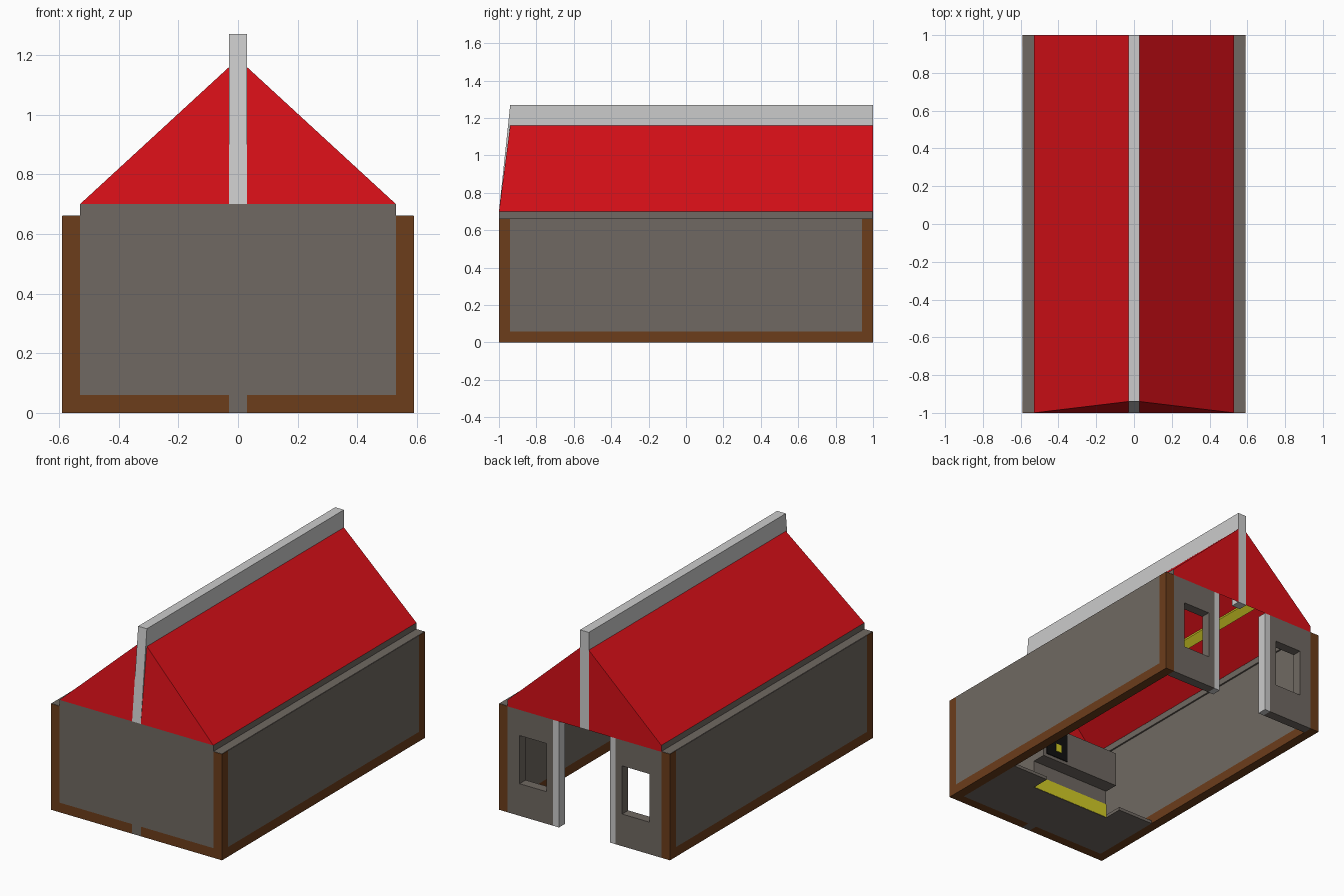
import bpy, bmesh

if "Cube" in bpy.data.objects:
    bpy.data.objects.remove(bpy.data.objects["Cube"])


def material(name, rgb):
    m = bpy.data.materials.new(name)
    m.diffuse_color = (*rgb, 1)
    m.use_nodes = True
    m.node_tree.nodes["Principled BSDF"].inputs["Base Color"].default_value = m.diffuse_color
    return m


STONE = material("warm_grey", (0.162, 0.141, 0.122))
WOOD = material("brown_wood", (0.15, 0.047, 0.011))
RED = material("red_roof", (0.68, 0.005, 0.009))
YELLOW = material("yellow", (0.65, 0.6, 0.02))
BLACK = material("black", (0.005, 0.005, 0.005))


def mesh(name, verts, faces, mat=None):
    me = bpy.data.meshes.new(name)
    me.from_pydata(verts, [], faces)
    ob = bpy.data.objects.new(name, me)
    bpy.context.collection.objects.link(ob)
    if mat:
        me.materials.append(mat)
    return ob


def prism(name, profile, axis, lo, hi, mat=None):
    """Extrude a 2D profile along an axis (0=x, 1=y, 2=z)."""
    def put(p, t):
        p = list(p)
        p.insert(axis, t)
        return p
    n = len(profile)
    verts = [put(p, lo) for p in profile] + [put(p, hi) for p in profile]
    faces = [list(range(n)), list(range(n, 2 * n))]
    faces += [[i, (i + 1) % n, n + (i + 1) % n, n + i] for i in range(n)]
    ob = mesh(name, verts, faces, mat)
    bm = bmesh.new()
    bm.from_mesh(ob.data)
    bmesh.ops.recalc_face_normals(bm, faces=bm.faces)
    bm.to_mesh(ob.data)
    bm.free()
    return ob


def box(name, x, y, z, mat=None):
    x, y = sorted(x), sorted(y)
    return prism(name, [(x[0], y[0]), (x[1], y[0]), (x[1], y[1]), (x[0], y[1])],
                 2, z[0], z[1], mat)


def window_wall(name, outer, inner, y, mat):
    """Rectangular wall with a rectangular hole; rects are x0, x1, z0, z1."""
    def rect(r, t):
        return [(r[0], t, r[2]), (r[1], t, r[2]), (r[1], t, r[3]), (r[0], t, r[3])]
    verts = rect(outer, y[0]) + rect(inner, y[0]) + rect(outer, y[1]) + rect(inner, y[1])
    faces = []
    for i in range(4):
        j = (i + 1) % 4
        faces += [(i, j, 4 + j, 4 + i), (8 + i, 8 + j, 12 + j, 12 + i),
                  (i, j, 8 + j, 8 + i), (4 + i, 4 + j, 12 + j, 12 + i)]
    ob = mesh(name, verts, faces, mat)
    bm = bmesh.new()
    bm.from_mesh(ob.data)
    bmesh.ops.recalc_face_normals(bm, faces=bm.faces)
    bm.to_mesh(ob.data)
    bm.free()


# Mirrored parts
for s, side in ((-1, "left"), (1, "right")):
    # Timber frame and side wall
    for y0, y1, end in ((-1, -0.94, "front"), (0.94, 1, "back")):
        box(f"{side}_{end}_corner_post", (s * 0.53, s * 0.59), (y0, y1), (0, 0.66), WOOD)
    box(f"{side}_bottom_rail", (s * 0.53, s * 0.59), (-0.94, 0.94), (0, 0.06), WOOD)
    box(f"{side}_front_rail", (s * 0.03, s * 0.53), (-1, -0.94), (0, 0.06), WOOD)
    box(f"{side}_side_wall", (s * 0.53, s * 0.59), (-0.94, 0.94), (0.06, 0.66), STONE)
    # grey lining that caps the frame under the eaves
    box(f"{side}_wall_cap", (s * 0.53, s * 0.588), (-0.998, 0.998), (0.655, 0.662), STONE)
    box(f"{side}_eaves_plate", (s * 0.52, s * 0.53), (-0.94, 0.998), (0.66, 0.70), STONE)

    # Back wall with window, and door post
    xs = sorted((s * 0.215, s * 0.53))
    ws = sorted((s * 0.26, s * 0.447))
    window_wall(f"{side}_back_wall", (*xs, 0, 0.66), (*ws, 0.2, 0.5), (0.94, 1), STONE)
    box(f"{side}_door_post", (s * 0.175, s * 0.215), (0.94, 1), (0, 0.66))

    # Roof slope, leaning front gable, back gable
    a, b = s * 0.53, s * 0.03
    mesh(f"{side}_roof",
         [(a, -0.94, 0.70), (b, -0.94, 1.16), (b, 1, 1.16), (a, 1, 0.70),
          (a, -1, 0.70), (b, -1, 0.70), (a, 1, 0.66), (b, 1, 0.66)],
         [(0, 3, 2, 1) if s > 0 else (0, 1, 2, 3),
          (4, 1, 5) if s < 0 else (4, 5, 1),
          (4, 0, 1) if s < 0 else (4, 1, 0),
          (6, 7, 2, 3) if s < 0 else (6, 3, 2, 7)], RED)

    # Yellow light strip under the slope
    p, q = (s * 0.29, 0.915), (s * 0.33, 0.878)
    prism(f"{side}_light_strip", [p, q, (q[0], q[1] - 0.01), (p[0], p[1] - 0.01)],
          1, -0.9, 0.95, YELLOW)

# Front wall
box("front_wall", (-0.53, 0.53), (-1, -0.94), (0.06, 0.70), STONE)
box("front_rail_centre", (-0.03, 0.03), (-1, -0.94), (0, 0.06), STONE)

# Ridge beam with its leaning front post and upright back post
prism("ridge_beam", [(-1, 0.70), (-0.94, 1.27), (1, 1.27), (1, 0.66), (0.94, 0.66),
                     (0.94, 1.16), (-0.90, 1.16), (-0.94, 0.70)], 0, -0.03, 0.03)

# Notched floor at the front end
prism("floor", [(-0.53, -0.94), (0.53, -0.94), (0.53, -0.47), (0.28, -0.47),
                (0.28, -0.59), (-0.28, -0.59), (-0.28, -0.47), (-0.53, -0.47)],
      2, 0, 0.02, STONE)

# Hearth
box("hearth_glow", (-0.28, 0.28), (-0.94, -0.588), (0.002, 0.09), YELLOW)
box("hearth_base", (-0.28, 0.28), (-0.94, -0.59), (0.09, 0.18), STONE)
box("hearth_block", (-0.28, 0.28), (-0.94, -0.5), (0.18, 0.40), STONE)
box("hearth_opening", (0.1, 0.26), (-0.5, -0.495), (0.2, 0.38), BLACK)
box("hearth_flame", (0.15, 0.19), (-0.495, -0.49), (0.24, 0.29), YELLOW)
